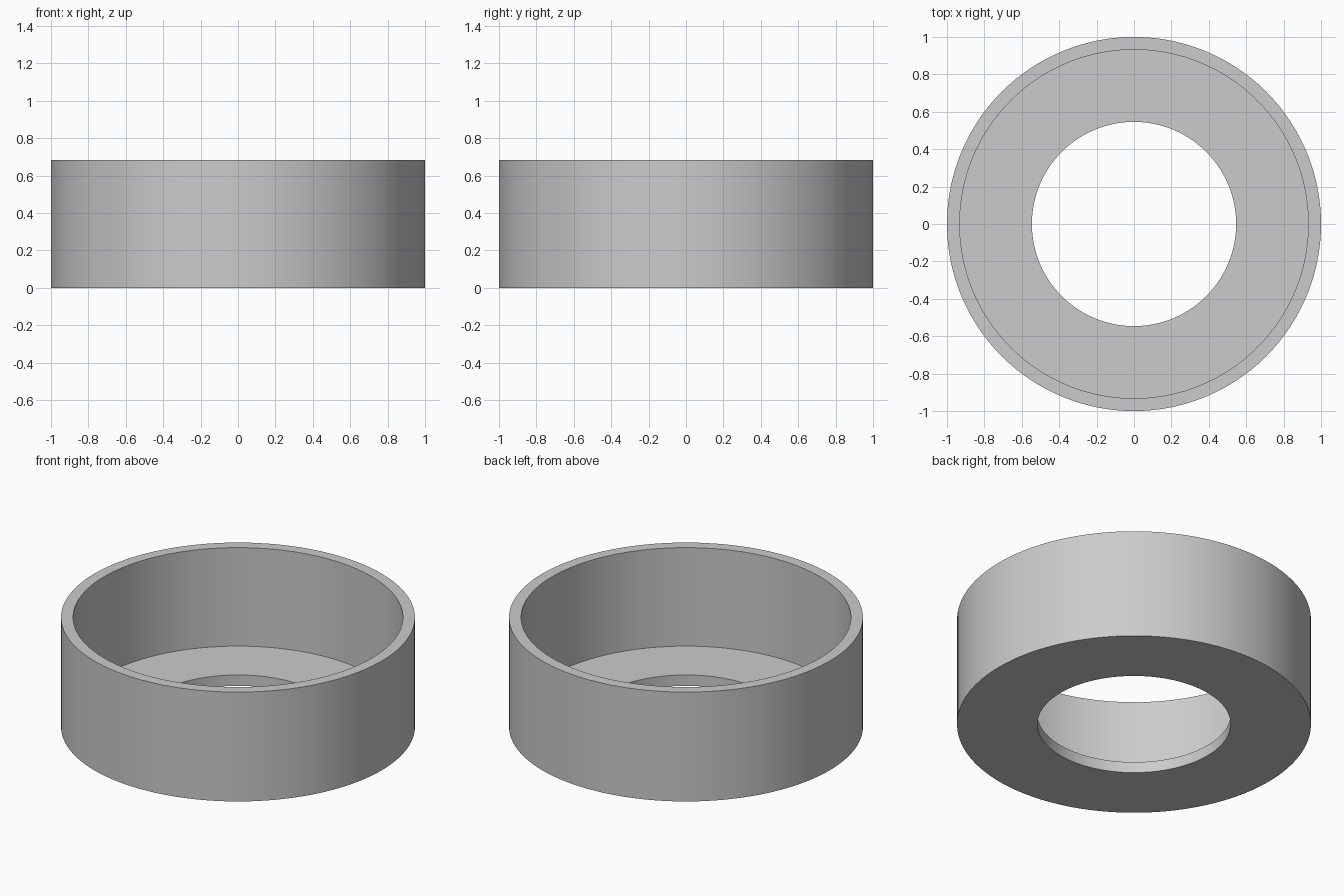
import bpy
import bmesh
import math

cube = bpy.data.objects.get("Cube")
if cube:
    bpy.data.objects.remove(cube, do_unlink=True)

# Main dimensions
OUTER, INNER, HOLE = 1.0, 0.932, 0.546
HEIGHT, FLOOR = 0.682, 0.068
SEGMENTS = 128

# Plain grey material
grey = bpy.data.materials.new("light_grey")
grey.use_nodes = True
colour = (0.6, 0.6, 0.6, 1)
grey.diffuse_color = colour
grey.node_tree.nodes["Principled BSDF"].inputs["Base Color"].default_value = colour


def lathe(name, profile, material):
    """Revolve a closed (radius, height) profile around the z axis."""
    bm = bmesh.new()
    rings = []
    for i in range(SEGMENTS):
        a = math.tau * i / SEGMENTS
        rings.append([bm.verts.new((r * math.cos(a), r * math.sin(a), z))
                      for r, z in profile])
    n = len(profile)
    for i, ring in enumerate(rings):
        following = rings[(i + 1) % SEGMENTS]
        for j in range(n):
            k = (j + 1) % n
            bm.faces.new((ring[j], following[j], following[k], ring[k]))
    bmesh.ops.recalc_face_normals(bm, faces=bm.faces)
    mesh = bpy.data.meshes.new(name)
    bm.to_mesh(mesh)
    bm.free()
    mesh.materials.append(material)
    obj = bpy.data.objects.new(name, mesh)
    bpy.context.collection.objects.link(obj)
    return obj


# Open cup: thin wall and a floor with a round hole
cup = lathe("ring_cup", [
    (HOLE, 0), (OUTER, 0), (OUTER, HEIGHT),
    (INNER, HEIGHT), (INNER, FLOOR), (HOLE, FLOOR),
], grey)

# Smooth round walls with sharp rims
bpy.ops.object.select_all(action='DESELECT')
cup.select_set(True)
bpy.context.view_layer.objects.active = cup
bpy.ops.object.shade_smooth_by_angle(angle=math.radians(30))
